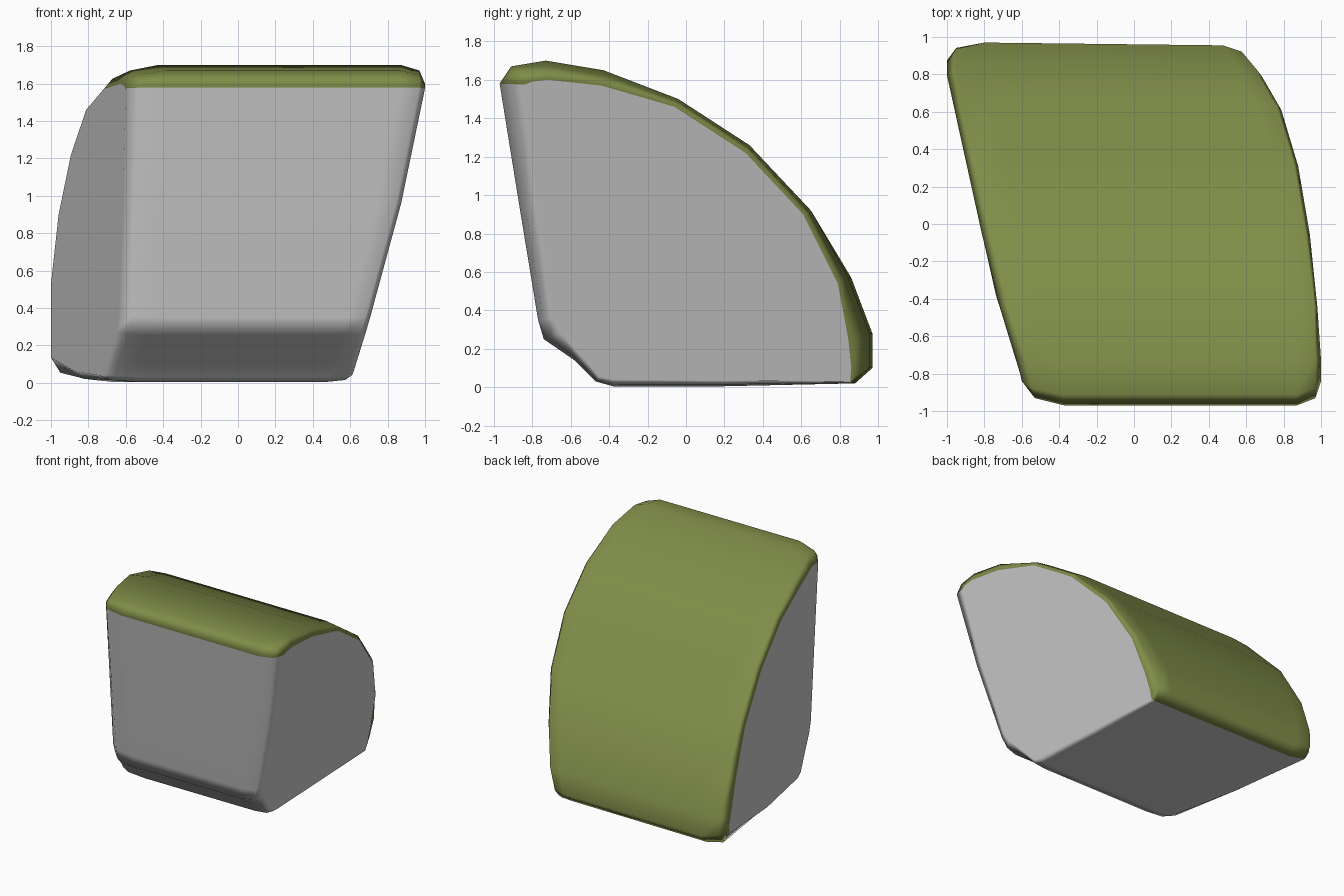
import bpy, bmesh

if "Cube" in bpy.data.objects:
    bpy.data.objects.remove(bpy.data.objects["Cube"])

# Side profile as (outer y, z, inner y, z): inner is where the rounding meets the flanks
COVER = [(-.97, 1.58, -.84, 1.575), (-.91, 1.67, -.80, 1.59), (-.73, 1.70, -.72, 1.60),
         (-.43, 1.65, -.44, 1.57), (-.04, 1.50, -.06, 1.46), (.33, 1.26, .31, 1.22),
         (.65, .92, .61, .90), (.86, .57, .79, .54), (.97, .28, .86, .25),
         (.97, .10, .875, .10), (.88, .02, .87, .03)]
BASE = [(.20, .005, .20, .035), (-.38, .005, -.38, .04), (-.47, .03, -.45, .055),
        (-.58, .14, -.55, .17), (-.74, .25, -.65, .28), (-.77, .35, -.69, .36),
        (-.87, .96, -.77, .96)]
PROFILE = COVER + BASE
N = len(PROFILE)


def flank(side, y, z):
    """x of the slanted, slightly bulging left (-1) or right (+1) flank."""
    if side < 0:
        x = -.825 - .22 * y + .1 * min(.4, max(0, -.35 - y))
        return max(x, -1)
    bulge = .04 * max(0, min(1, (1.6 - z) / .5))
    return min(1, .63 + .265 * (z - .2) - .05 * (y + .75) + bulge)


# Rings across the width: side, inward depth, blend from outer to inner profile
RINGS = [(-1, 0, 1), (-1, .05, .3), (-1, .2, 0),
         (1, .13, 0), (1, .03, .3), (1, 0, 1)]

green = bpy.data.materials.new("green_cover")
green.diffuse_color = (.215, .265, .065, 1)
green.use_nodes = True
green.node_tree.nodes["Principled BSDF"].inputs["Base Color"].default_value = green.diffuse_color

bm = bmesh.new()
rings = []
for side, depth, t in RINGS:
    ring = []
    for oy, oz, iy, iz in PROFILE:
        y, z = oy + (iy - oy) * t, oz + (iz - oz) * t
        if side < 0 and z < .15 and y > 0:      # lower left edge is rounder
            z += .12 * t * y
        if side > 0 and y > .8:                 # back is slightly skewed
            y -= .015
        ring.append(bm.verts.new((flank(side, y, z) - side * depth, y, z)))
    rings.append(ring)

# Skin between rings, the curved back and top in green
for a, b in zip(rings, rings[1:]):
    for i in range(N):
        j = (i + 1) % N
        f = bm.faces.new((a[i], a[j], b[j], b[i]))
        f.material_index = int(i < len(COVER) - 1)

# Flanks
for ring in (rings[0], rings[-1]):
    bm.faces.new(ring)
bmesh.ops.recalc_face_normals(bm, faces=bm.faces[:])

mesh = bpy.data.meshes.new("rounded_wedge")
bm.to_mesh(mesh)
bm.free()
mesh.materials.append(None)
mesh.materials.append(green)
wedge = bpy.data.objects.new("rounded_wedge", mesh)
bpy.context.collection.objects.link(wedge)

# Smooth shading that keeps the large faces flat
for p in mesh.polygons:
    p.use_smooth = True
soft = wedge.modifiers.new("soft_normals", 'WEIGHTED_NORMAL')
soft.weight = 80
